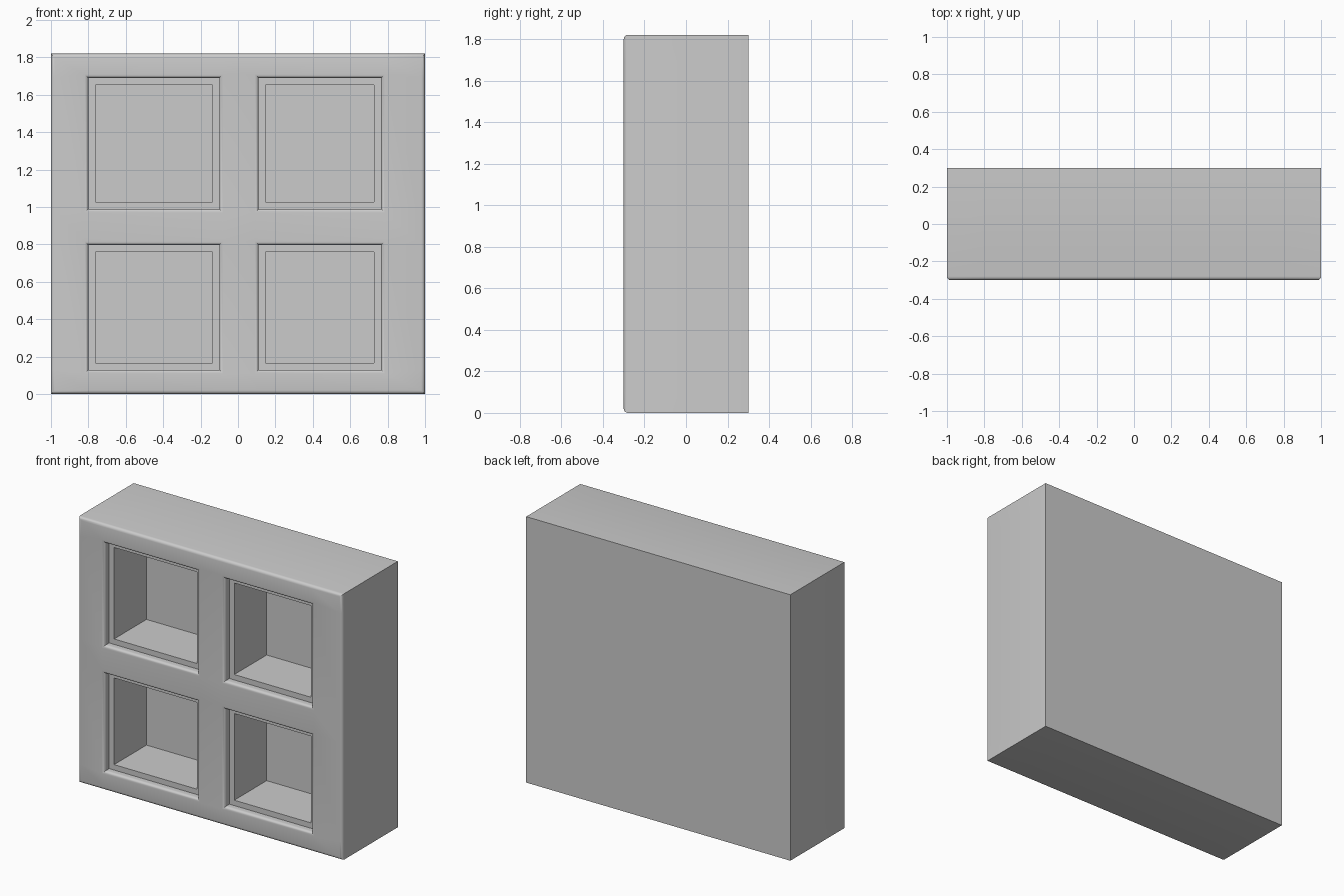
import bpy, bmesh, math
from mathutils import Vector

if "Cube" in bpy.data.objects:
    bpy.data.objects.remove(bpy.data.objects["Cube"])

FRONT, BACK, HEIGHT = -0.30, 0.30, 1.82
STEP_Y, FLOOR_Y = -0.25, 0.10          # rebate depth and compartment back
COLUMNS = [(-0.80, -0.10), (0.11, 0.765)]
ROWS = [(0.13, 0.797), (0.99, 1.69)]

bm = bmesh.new()

# Solid body
bmesh.ops.create_cube(bm, size=1)
for v in bm.verts:
    v.co = Vector((v.co.x * 2, v.co.y * (BACK - FRONT), (v.co.z + 0.5) * HEIGHT))


def cut(point, normal):
    geom = bm.verts[:] + bm.edges[:] + bm.faces[:]
    bmesh.ops.bisect_plane(bm, geom=geom, plane_co=point, plane_no=normal)


def push_back(face, y):
    new = bmesh.ops.extrude_discrete_faces(bm, faces=[face])["faces"][0]
    for v in new.verts:
        v.co.y = y
    return new


# Cut lines around the compartments
for pair in COLUMNS:
    for x in pair:
        cut((x, 0, 0), (1, 0, 0))
for pair in ROWS:
    for z in pair:
        cut((0, 0, z), (0, 0, 1))

# Four compartments, each with a shallow rebate and a deep box
bm.normal_update()
openings = []
for f in bm.faces:
    c = f.calc_center_median()
    if (f.normal.y < -0.9 and any(a < c.x < b for a, b in COLUMNS)
            and any(a < c.z < b for a, b in ROWS)):
        openings.append(f)
for f in openings:
    step = push_back(f, STEP_Y)
    bm.normal_update()
    bmesh.ops.inset_region(bm, faces=[step], thickness=0.037, use_even_offset=True)
    push_back(step, FLOOR_Y)

# Rounded front edges: outer rim and opening lips
bmesh.ops.recalc_face_normals(bm, faces=bm.faces[:])
bm.normal_update()
rim = [e for e in bm.edges
       if all(abs(v.co.y - FRONT) < 1e-4 for v in e.verts)
       and e.calc_face_angle(0) > 0.5]
bmesh.ops.bevel(bm, geom=rim, offset=0.02, offset_type='OFFSET', segments=4,
                profile=0.5, affect='EDGES', clamp_overlap=True)

mesh = bpy.data.meshes.new("cube_shelf")
bm.to_mesh(mesh)
bm.free()
shelf = bpy.data.objects.new("cube_shelf", mesh)
bpy.context.collection.objects.link(shelf)
bpy.context.view_layer.objects.active = shelf
shelf.select_set(True)
bpy.ops.object.shade_smooth_by_angle(angle=math.radians(35))
